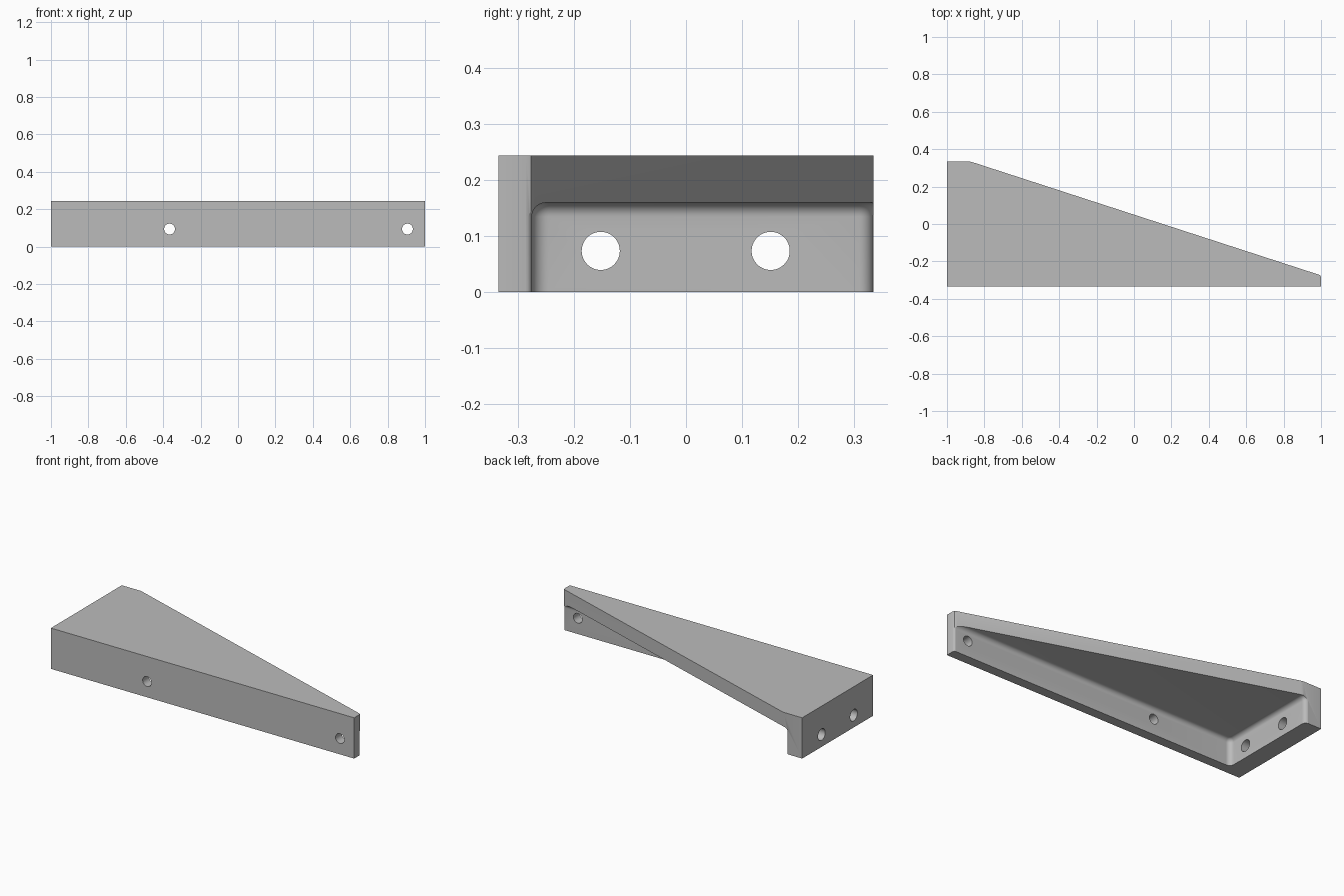
import bpy, bmesh, math

if "Cube" in bpy.data.objects:
    bpy.data.objects.remove(bpy.data.objects["Cube"], do_unlink=True)

HEIGHT, HALF_Y = 0.243, 0.334
WALL_X, WALL_Y, CEILING = -0.89, -0.275, 0.159   # inner faces of the pocket
FILLET = 0.025


def arc(cx, cy, r, start, end, steps=8):
    angles = [math.radians(start + (end - start) * i / steps) for i in range(steps + 1)]
    return [(cx + r * math.cos(a), cy + r * math.sin(a)) for a in angles]


def prism(name, outline, z0, z1, fillet=0):
    """Extrude a plan outline, optionally rounding its top rim."""
    bm = bmesh.new()
    base = bm.faces.new([bm.verts.new((x, y, z0)) for x, y in outline])
    top = bmesh.ops.extrude_face_region(bm, geom=[base])["geom"]
    bmesh.ops.translate(bm, vec=(0, 0, z1 - z0),
                        verts=[g for g in top if isinstance(g, bmesh.types.BMVert)])
    if fillet:
        rim = [e for e in bm.edges if all(abs(v.co.z - z1) < 1e-5 for v in e.verts)]
        bmesh.ops.bevel(bm, geom=rim, offset=fillet, segments=8, profile=0.5,
                        affect='EDGES', clamp_overlap=False)
    bmesh.ops.recalc_face_normals(bm, faces=bm.faces[:])
    mesh = bpy.data.meshes.new(name)
    bm.to_mesh(mesh)
    bm.free()
    obj = bpy.data.objects.new(name, mesh)
    bpy.context.collection.objects.link(obj)
    return obj


def drill(name, location, radius, rotation):
    bpy.ops.mesh.primitive_cylinder_add(vertices=48, radius=radius, depth=0.4,
                                        location=location, rotation=rotation)
    bpy.context.object.name = name
    return bpy.context.object


# Wedge-shaped body with its narrow tip eased
bracket = prism("bracket", [
    (-1, -HALF_Y), (1, -HALF_Y), (1, -0.285), (0.997, -0.276), (0.988, -0.271),
    (-0.865, 0.331), (-0.878, HALF_Y), (-1, HALF_Y)], 0, HEIGHT)

# Underside pocket: rounded inner corner, flared where each wall ends
tip = 0.012
pocket = prism("pocket_cutter",
               [(WALL_X - FILLET, 0.8)]
               + arc(WALL_X - FILLET, HALF_Y - FILLET, FILLET, 80, 0)
               + arc(WALL_X + 0.03, WALL_Y + 0.03, 0.03, 180, 270)
               + arc(1 - tip, WALL_Y - tip, tip, 90, 10)
               + [(1.6, WALL_Y - tip), (1.6, 0.8)],
               -0.2, CEILING, FILLET)

# Bolt holes through the long front wall and the short end wall
cutters = [pocket]
for i, x in enumerate((-0.366, 0.906)):
    cutters.append(drill(f"front_hole_cutter_{i}", (x, -0.3, 0.094), 0.029, (math.pi / 2, 0, 0)))
for i, y in enumerate((-0.152, 0.151)):
    cutters.append(drill(f"end_hole_cutter_{i}", (-0.95, y, 0.073), 0.034, (0, math.pi / 2, 0)))

bpy.ops.object.select_all(action='DESELECT')
bracket.select_set(True)
bpy.context.view_layer.objects.active = bracket
for cutter in cutters:
    cut = bracket.modifiers.new(cutter.name, 'BOOLEAN')
    cut.operation, cut.solver, cut.object = 'DIFFERENCE', 'EXACT', cutter
    bpy.ops.object.modifier_apply(modifier=cut.name)
for cutter in cutters:
    bpy.data.objects.remove(cutter, do_unlink=True)

# Single grey finish
grey = bpy.data.materials.new("plain_grey")
grey.use_nodes = True
colour = (0.5, 0.5, 0.5, 1)
grey.diffuse_color = colour
grey.node_tree.nodes["Principled BSDF"].inputs["Base Color"].default_value = colour
bracket.data.materials.clear()
bracket.data.materials.append(grey)
bpy.ops.object.shade_smooth_by_angle(angle=math.radians(30))
